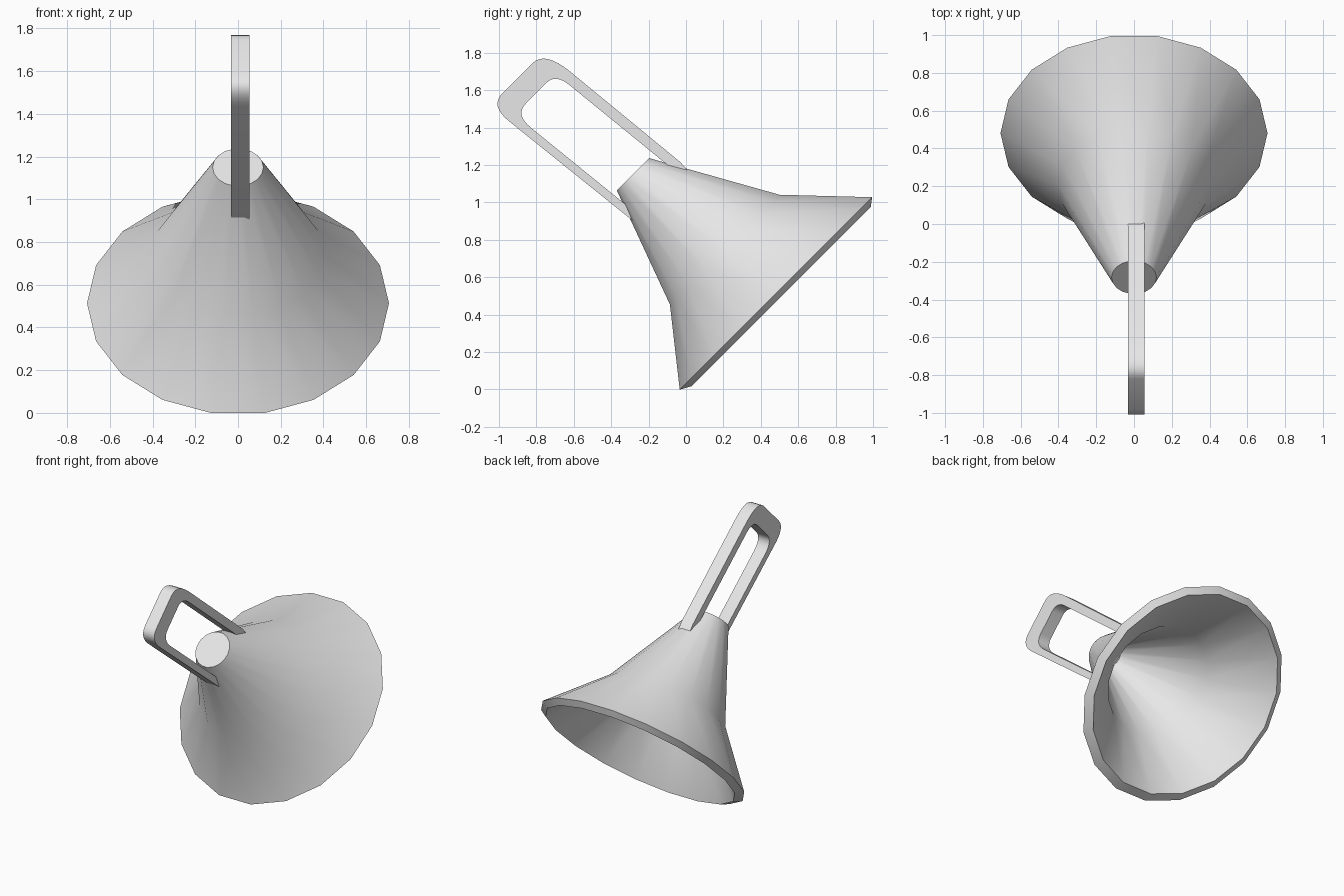
import bpy, bmesh, math
from mathutils import Vector

if "Cube" in bpy.data.objects:
    bpy.data.objects.remove(bpy.data.objects["Cube"])

grey = bpy.data.materials.new("light grey")
grey.use_nodes = True
colour = (0.8, 0.8, 0.8, 1)
grey.diffuse_color = colour
grey.node_tree.nodes["Principled BSDF"].inputs["Base Color"].default_value = colour


def finish(name, bm, angle):
    bmesh.ops.recalc_face_normals(bm, faces=bm.faces[:])
    mesh = bpy.data.meshes.new(name)
    bm.to_mesh(mesh)
    bm.free()
    mesh.materials.append(grey)
    ob = bpy.data.objects.new(name, mesh)
    bpy.context.collection.objects.link(ob)
    bpy.ops.object.select_all(action='DESELECT')
    ob.select_set(True)
    bpy.context.view_layer.objects.active = ob
    bpy.ops.object.shade_smooth_by_angle(angle=math.radians(angle))
    return ob


# Flared bell: rings tilted 45 degrees, lofted from outer tip to inner tip
SIDES = 18
ALONG = Vector((0, 1, -1)).normalized()
ACROSS = Vector((0, 1, 1)).normalized()
STRETCH = 1.045

# (distance along axis, centre offset across axis, radius)
rings = [
    (-1.013, 0.613, 0.119),   # closed tip
    (-0.382, 0.675, 0.403),   # waist of the flare
    (-0.023, 0.703, 0.707),   # outer lip
    (0.009, 0.711, 0.658),    # inner lip
    (-0.345, 0.677, 0.352),   # inner waist
    (-0.955, 0.618, 0.075),   # inner end
]
bm = bmesh.new()
loops = []
for along, centre, radius in rings:
    loop = []
    for i in range(SIDES):
        a = math.tau * i / SIDES
        p = ALONG * along + ACROSS * (centre + STRETCH * radius * math.sin(a))
        p.x = radius * math.cos(a)
        loop.append(bm.verts.new(p))
    loops.append(loop)
for a, b in zip(loops, loops[1:]):
    for i in range(SIDES):
        j = (i + 1) % SIDES
        bm.faces.new((a[i], a[j], b[j], b[i]))
bm.faces.new(loops[0])
bm.faces.new(loops[-1])
finish("bell", bm, 35)


# Handle: a rounded U outline extruded sideways
def rounded(start, corner, end, steps=8):
    s, c, e = Vector(start), Vector(corner), Vector(end)
    return [s.lerp(c, t).lerp(c.lerp(e, t), t)
            for t in (i / steps for i in range(steps + 1))]


outline = [Vector((-0.27, 0.89))]
outline += rounded((-0.95, 1.437), (-1.045, 1.515), (-0.985, 1.58))
outline += rounded((-0.82, 1.745), (-0.755, 1.81), (-0.62, 1.70))
outline += [Vector((-0.03, 1.215)), Vector((0.005, 1.175)), Vector((-0.05, 1.16))]
outline += rounded((-0.62, 1.625), (-0.697, 1.688), (-0.745, 1.64))
outline += rounded((-0.855, 1.53), (-0.915, 1.47), (-0.83, 1.40))
outline += [Vector((-0.30, 0.97))]

bm = bmesh.new()
face = bm.faces.new([bm.verts.new((-0.032, p.x, p.y)) for p in outline])
side = bmesh.ops.extrude_face_region(bm, geom=[face])
moved = [g for g in side["geom"] if isinstance(g, bmesh.types.BMVert)]
bmesh.ops.translate(bm, verts=moved, vec=(0.087, 0, 0))
finish("handle", bm, 35)
